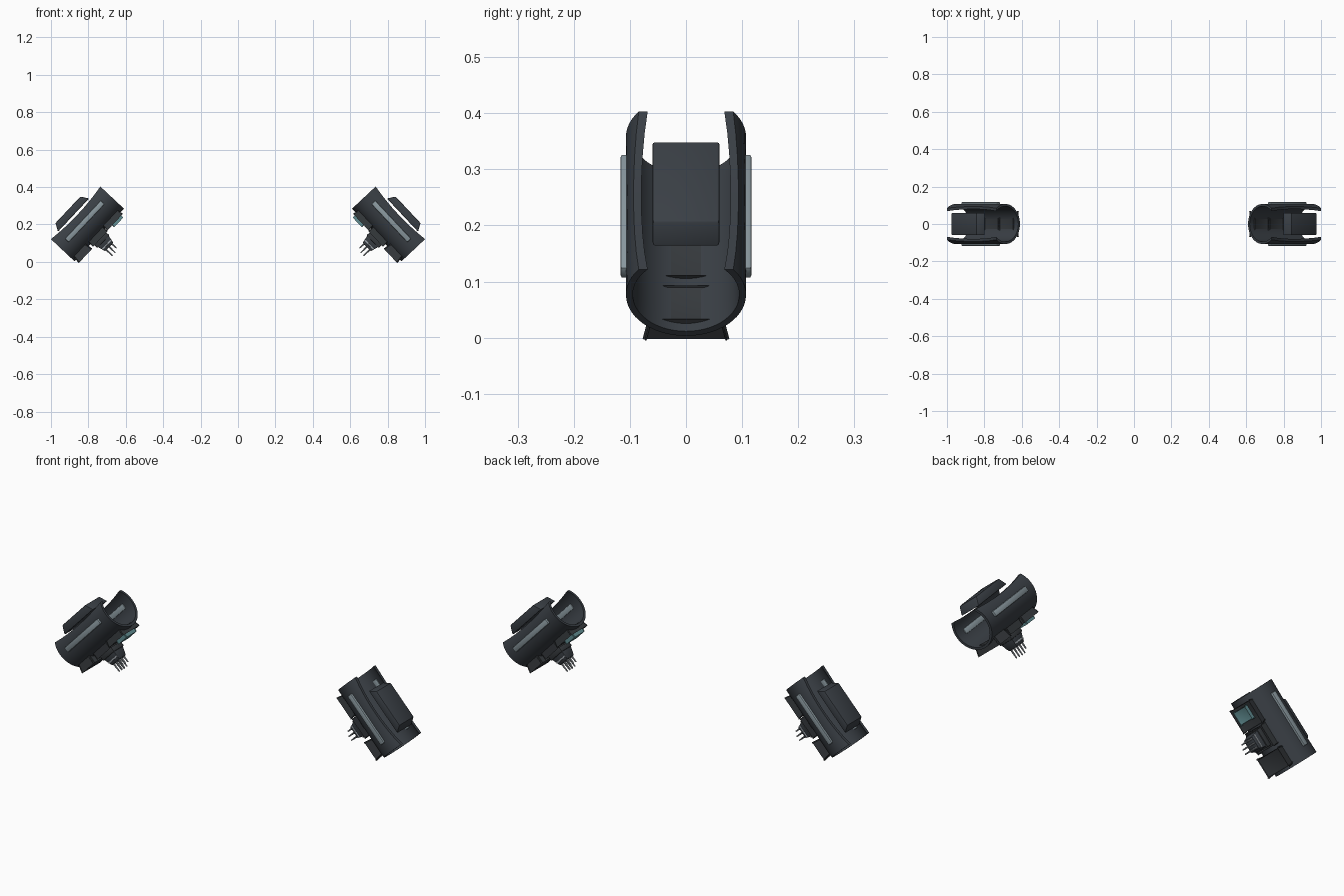
import bpy, bmesh, math
from mathutils import Matrix, Vector

if "Cube" in bpy.data.objects:
    bpy.data.objects.remove(bpy.data.objects["Cube"])

# Each bracer is built lying along local x (arm axis), open side towards local +z,
# then tilted into place and mirrored to the other side.
PLACE = Matrix.Translation((0.82, 0, 0.217)) @ Matrix.Rotation(math.radians(46.8), 4, 'Y')
FLIP = Matrix.Scale(-1, 4, (1, 0, 0))


def material(name, rgb):
    m = bpy.data.materials.new(name)
    m.diffuse_color = (*rgb, 1)
    m.use_nodes = True
    m.node_tree.nodes["Principled BSDF"].inputs["Base Color"].default_value = m.diffuse_color
    return m


DARK = material("charcoal", (0.042, 0.050, 0.060))
PAD = material("dark grey", (0.036, 0.041, 0.046))
LIGHT = material("blue grey", (0.25, 0.31, 0.34))
TEAL = material("muted teal", (0.12, 0.27, 0.29))
METAL = material("pale metal", (0.33, 0.36, 0.39))


def finish(bm, name, mat):
    """Make the right-hand part and its mirrored left-hand twin."""
    bmesh.ops.recalc_face_normals(bm, faces=bm.faces)
    bmesh.ops.transform(bm, matrix=PLACE, verts=bm.verts)
    for side in ("right", "left"):
        if side == "left":
            bmesh.ops.transform(bm, matrix=FLIP, verts=bm.verts)
            bmesh.ops.reverse_faces(bm, faces=bm.faces)
        me = bpy.data.meshes.new(f"{side}_{name}")
        bm.to_mesh(me)
        me.materials.append(mat)
        ob = bpy.data.objects.new(me.name, me)
        bpy.context.collection.objects.link(ob)
        bpy.context.view_layer.objects.active = ob
        ob.select_set(True)
        bpy.ops.object.shade_smooth_by_angle(angle=math.radians(30))
        ob.select_set(False)
    bm.free()


def block(name, x, y, z, mat, bevel=0.004, taper=(1, 1), at_top=True):
    """Bevelled box between x, y, z ranges; taper scales its top or bottom end."""
    bm = bmesh.new()
    bmesh.ops.create_cube(bm, size=1)
    mid = Vector([(r[0] + r[1]) / 2 for r in (x, y, z)])
    size = [r[1] - r[0] for r in (x, y, z)]
    for v in bm.verts:
        if (v.co.z > 0) == at_top:
            v.co.x *= taper[0]
            v.co.y *= taper[1]
        v.co = mid + Vector([c * s for c, s in zip(v.co, size)])
    if bevel:
        bmesh.ops.bevel(bm, geom=bm.edges[:], offset=bevel, segments=2,
                        profile=0.5, affect='EDGES')
    finish(bm, name, mat)


# Curved shell: a thick tube cut open along the top, lips dipping mid-length
HALF, R_OUT, R_IN, SEGS, STEPS = 0.193, 0.107, 0.095, 40, 8
bm = bmesh.new()
rings = []
for i in range(STEPS + 1):
    t = 2 * i / STEPS - 1
    lip = 0.052 + 0.014 * t * t
    ring = []
    for radius, way in ((R_OUT, 1), (R_IN, -1)):
        a = math.asin(lip / radius)
        for k in range(SEGS + 1):
            f = k / SEGS if way > 0 else 1 - k / SEGS
            ang = a - f * (math.pi + 2 * a)
            ring.append(bm.verts.new((t * HALF, radius * math.cos(ang), radius * math.sin(ang))))
    rings.append(ring)
n = len(rings[0])
for r0, r1 in zip(rings, rings[1:]):
    for k in range(n):
        bm.faces.new((r0[k], r0[(k + 1) % n], r1[(k + 1) % n], r1[k]))
for ring in (rings[0], rings[-1]):
    for k in range(SEGS):
        bm.faces.new((ring[k], ring[k + 1], ring[n - 2 - k], ring[n - 1 - k]))
finish(bm, "shell", DARK)

# Housing over the open side
block("top_housing", (-0.105, 0.138), (-0.06, 0.06), (0.066, 0.107), DARK, 0.005, (0.8, 1))

# Long side strips set through the shell walls
for label, s in (("front", -1), ("back", 1)):
    block(f"{label}_side_strip", (-0.14, 0.14), sorted((s * 0.09, s * 0.117)),
          (-0.015, 0.013), LIGHT, 0.005)

# Pads along the underside
block("upper_pad", (-0.165, -0.05), (-0.065, 0.065), (-0.091, -0.118), PAD, 0.004, (0.92, 0.92), False)
block("teal_plate", (-0.152, -0.088), (-0.04, 0.04), (-0.115, -0.133), TEAL, 0.004)
block("middle_pad", (-0.042, 0.064), (-0.055, 0.055), (-0.091, -0.122), PAD)
block("lower_pad", (0.085, 0.178), (-0.07, 0.07), (-0.091, -0.124), PAD, 0.006, (0.9, 0.9), False)

# Emitter: stepped mount narrowing away from the shell
block("emitter_base", (-0.036, 0.057), (-0.042, 0.042), (-0.148, -0.118), PAD, 0.004)
block("emitter_nozzle", (-0.032, 0.052), (-0.038, 0.038), (-0.19, -0.146), DARK, 0.004,
      (0.74, 0.74), False)
block("emitter_collar", (-0.024, 0.044), (-0.034, 0.034), (-0.176, -0.168), METAL, 0.002)

# Grid of prongs on the emitter
bm = bmesh.new()
for x in (-0.012, 0.01, 0.032):
    for y in (-0.02, 0, 0.02):
        tip = 0.235 if x > 0 else 0.222
        at = Matrix.Translation((x, y, -(tip + 0.185) / 2))
        bmesh.ops.create_cone(bm, cap_ends=True, segments=8, radius1=0.003, radius2=0.005,
                              depth=tip - 0.185, matrix=at)
finish(bm, "emitter_prongs", METAL)
